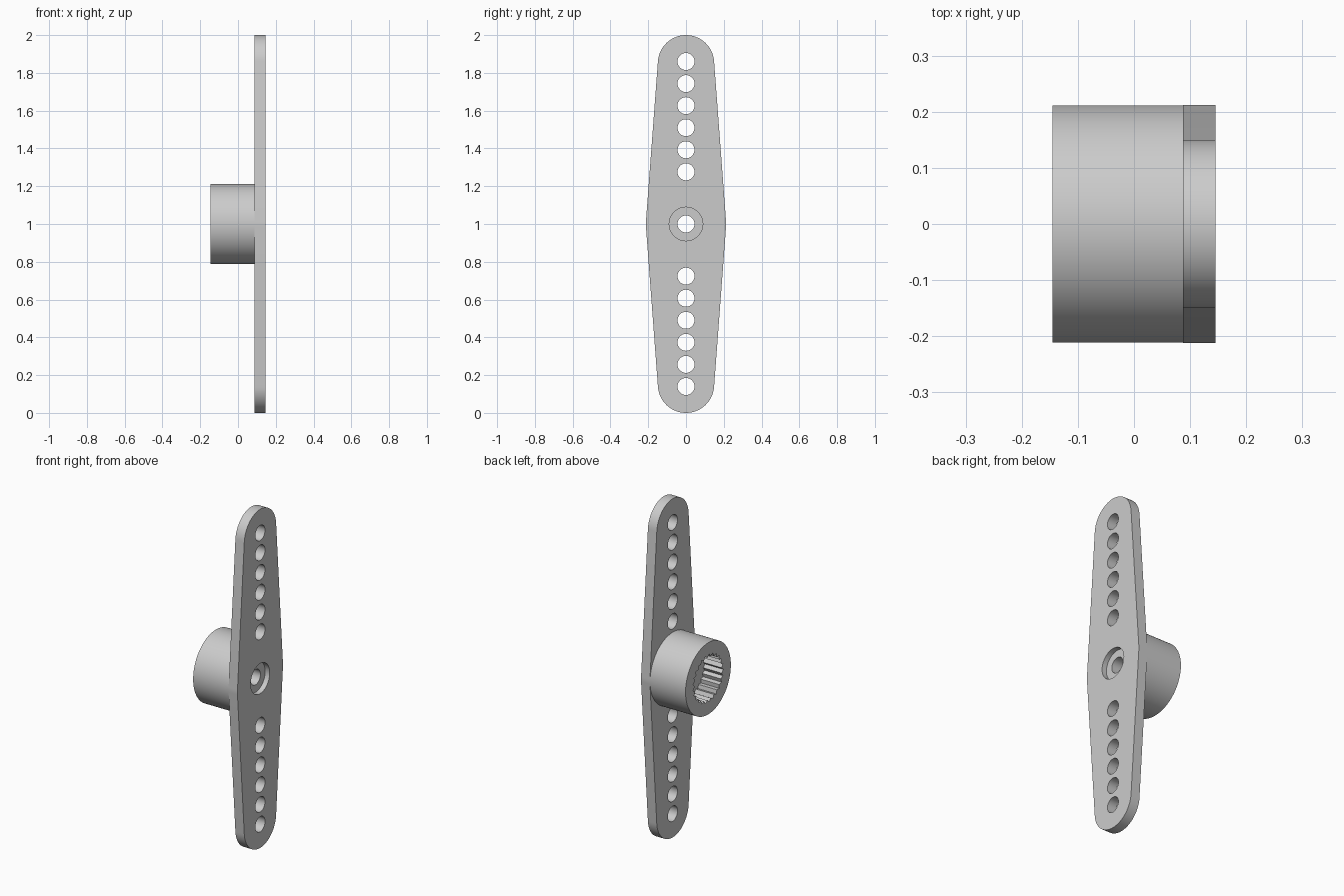
import bpy, bmesh
from math import sin, cos, pi, asin, radians

cube = bpy.data.objects.get("Cube")
if cube:
    bpy.data.objects.remove(cube, do_unlink=True)

MID = 1.0                      # height of the hub axis
HUB_R, TIP_R = 0.2125, 0.149   # plate radius at the hub and at the tips
TIP_D = MID - TIP_R            # distance from hub axis to tip centre
X_HUB, X_PLATE, X_FACE = -0.145, 0.087, 0.145

grey = bpy.data.materials.new("light_grey_plastic")
grey.use_nodes = True
grey.diffuse_color = (0.6, 0.6, 0.6, 1)
grey.node_tree.nodes["Principled BSDF"].inputs["Base Color"].default_value = (0.6, 0.6, 0.6, 1)


def arc(radius, start, end, steps, z=MID):
    """Points of an arc in the y-z plane."""
    angles = [start + (end - start) * i / steps for i in range(steps + 1)]
    return [(radius * cos(a), z + radius * sin(a)) for a in angles]


def circle(radius, steps, z=MID):
    return arc(radius, 0, 2 * pi, steps, z)[:-1]


def prism(name, points, x0, x1):
    """Extrude a y-z outline along x."""
    bm = bmesh.new()
    face = bm.faces.new([bm.verts.new((x0, y, z)) for y, z in points])
    new = bmesh.ops.extrude_face_region(bm, geom=[face])["geom"]
    verts = [v for v in new if isinstance(v, bmesh.types.BMVert)]
    bmesh.ops.translate(bm, verts=verts, vec=(x1 - x0, 0, 0))
    bmesh.ops.recalc_face_normals(bm, faces=bm.faces)
    mesh = bpy.data.meshes.new(name)
    bm.to_mesh(mesh)
    bm.free()
    mesh.materials.append(grey)
    obj = bpy.data.objects.new(name, mesh)
    bpy.context.collection.objects.link(obj)
    return obj


def combine(body, tool, operation):
    """Apply a boolean and discard the tool."""
    mod = body.modifiers.new("cut", 'BOOLEAN')
    mod.operation, mod.object, mod.solver = operation, tool, 'EXACT'
    bpy.context.view_layer.objects.active = body
    bpy.ops.object.modifier_apply(modifier=mod.name)
    bpy.data.objects.remove(tool, do_unlink=True)


# Tapered plate: tangent lines joining the hub circle to both rounded tips
t = asin((HUB_R - TIP_R) / TIP_D)
outline = (arc(HUB_R, -t, t, 4) + arc(TIP_R, t, pi - t, 32, MID + TIP_D)
           + arc(HUB_R, pi - t, pi + t, 4) + arc(TIP_R, pi + t, 2 * pi - t, 32, MID - TIP_D))
horn = prism("horn_arm", outline, X_PLATE, X_FACE)

# Hub boss behind the plate
combine(horn, prism("hub", circle(HUB_R - 0.001, 96), X_HUB, X_PLATE + 0.01), 'UNION')

# Toothed bore in the open end of the hub
TEETH = 25
teeth = []
for i in range(2 * TEETH):
    radius = 0.142 if i % 2 else 0.126
    teeth.append((radius * cos(pi * i / TEETH), MID + radius * sin(pi * i / TEETH)))
combine(horn, prism("spline_bore", teeth, X_HUB - 0.05, X_HUB + 0.12), 'DIFFERENCE')

# Screw hole with its counterbore
combine(horn, prism("screw_hole", circle(0.045, 32), -0.3, 0.3), 'DIFFERENCE')
combine(horn, prism("counterbore", circle(0.089, 48), X_FACE - 0.03, 0.3), 'DIFFERENCE')

# Row of linkage holes in each arm
for side in (-1, 1):
    for i in range(6):
        z = MID + side * (0.276 + 0.1168 * i)
        combine(horn, prism("link_hole", circle(0.045, 32, z), 0, 0.3), 'DIFFERENCE')

bpy.ops.object.select_all(action='DESELECT')
horn.select_set(True)
bpy.context.view_layer.objects.active = horn
bpy.ops.object.shade_smooth_by_angle(angle=radians(30))
